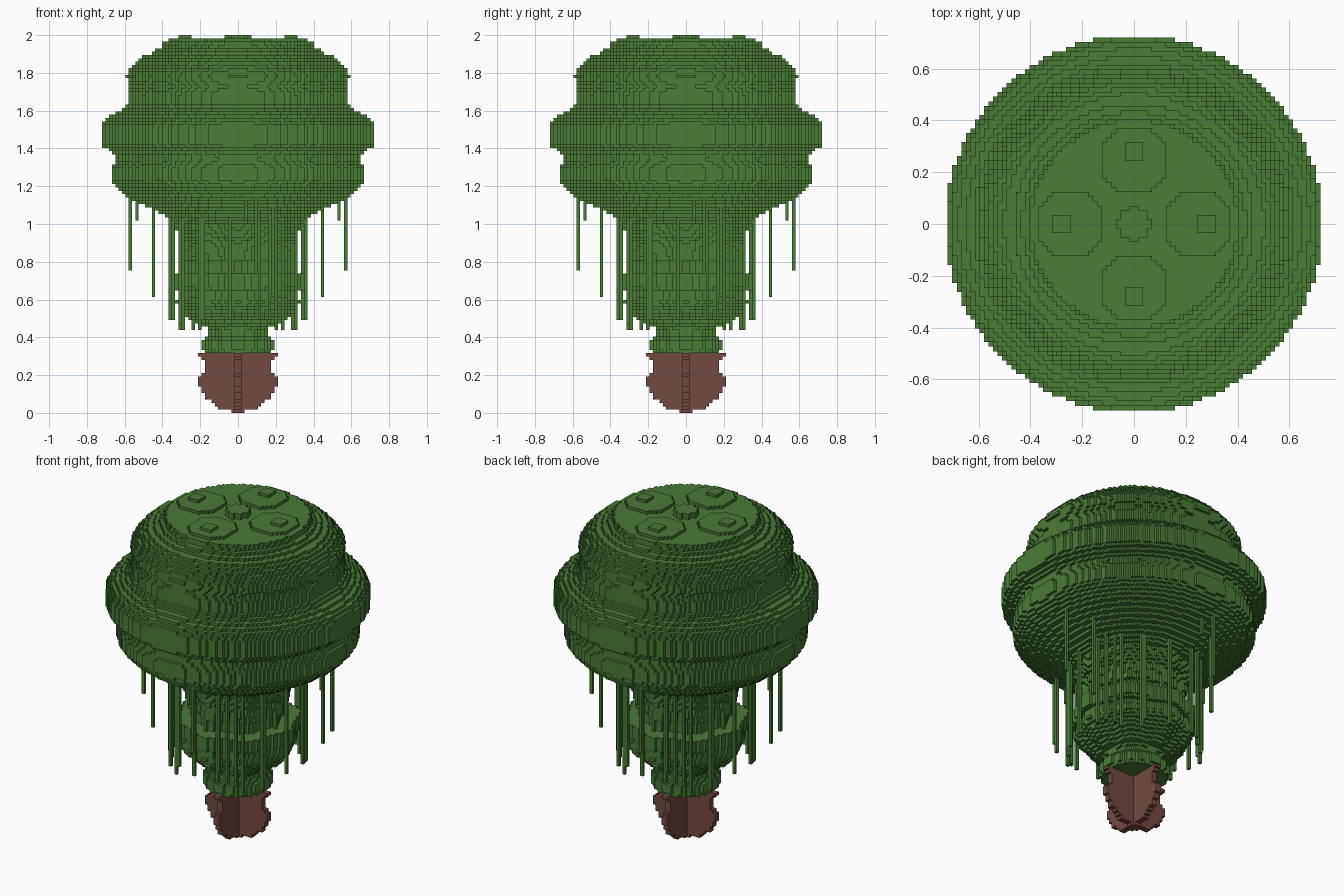
import bpy
import math

V = 2 / 114  # edge of one block

cube = bpy.data.objects.get("Cube")
if cube:
    bpy.data.objects.remove(cube, do_unlink=True)


def material(name, rgb):
    m = bpy.data.materials.new(name)
    m.use_nodes = True
    m.diffuse_color = (*rgb, 1)
    m.node_tree.nodes["Principled BSDF"].inputs["Base Color"].default_value = (*rgb, 1)
    return m


LEAF = material("leaf green", (0.066, 0.2, 0.036))
BARK = material("bark brown", (0.17, 0.066, 0.055))


def block_object(name, cells, mat):
    """Mesh of the exposed faces of a set of blocks."""
    verts, faces = {}, []
    for c in cells:
        for axis in range(3):
            a, b = (axis + 1) % 3, (axis + 2) % 3
            for side in (0, 1):
                n = list(c)
                n[axis] += 2 * side - 1
                if tuple(n) in cells:
                    continue
                ring = []
                for da, db in ((0, 0), (1, 0), (1, 1), (0, 1)):
                    p = list(c)
                    p[axis] += side
                    p[a] += da
                    p[b] += db
                    ring.append(verts.setdefault(tuple(p), len(verts)))
                faces.append(ring if side else ring[::-1])
    mesh = bpy.data.meshes.new(name)
    mesh.from_pydata([[q * V for q in p] for p in verts], [], faces)
    mesh.materials.append(mat)
    bpy.context.collection.objects.link(bpy.data.objects.new(name, mesh))


def radius_at(profile, z):
    for (z0, r0), (z1, r1) in zip(profile, profile[1:]):
        if z0 <= z <= z1:
            return r0 + (r1 - r0) * (z - z0) / (z1 - z0)
    return 0


def disc(layer, r, cx=0, cy=0, ripple=0):
    """Blocks of one round layer, optionally with a rippled rim."""
    n = int((r + ripple) / V) + 2
    ox, oy = round(cx / V), round(cy / V)
    out = set()
    for i in range(-n, n):
        for j in range(-n, n):
            x, y = i + 0.5, j + 0.5
            rim = r + ripple * math.cos(8 * math.atan2(y, x)) if ripple else r
            if math.hypot(x, y) * V <= rim:
                out.add((i + ox, j + oy, layer))
    return out


def turned(profile, z0, z1, ripple=0):
    cells = set()
    for k in range(round(z0 / V), round(z1 / V)):
        cells |= disc(k, radius_at(profile, (k + 0.5) * V) + V * 0.4, 0, 0, ripple)
    return cells


def four_ways(x, y):
    return [(x, y), (-y, x), (-x, -y), (y, -x)]


# Crown of foliage, with leaf tufts on its flat top
CROWN = [(1.0, .33), (1.03, .36), (1.06, .42), (1.1, .49), (1.14, .57), (1.19, .63),
         (1.23, .66), (1.3, .66), (1.35, .64), (1.38, .66), (1.42, .72), (1.52, .72),
         (1.56, .69), (1.6, .62), (1.64, .58), (1.69, .58), (1.73, .565), (1.76, .58),
         (1.79, .585), (1.85, .54), (1.89, .49), (1.91, .44), (1.94, .4), (2.0, .38)]
crown = turned(CROWN, 1.0, 112 * V)
for k in (112, 113):
    crown |= disc(k, 0.065)
for x, y in four_ways(0.25, 0):
    crown |= disc(112, 0.13, x, y)
for x, y in four_ways(0.285, 0):
    crown |= disc(113, 0.04, x, y)
block_object("crown", crown, LEAF)

# Lower foliage wrapped around the trunk, with a ledge half way
LOWER = [(.44, .18), (.47, .2), (.52, .26), (.58, .31), (.64, .3), (.66, .33), (.74, .33),
         (.745, .24), (.8, .24), (.81, .26), (.9, .27), (.95, .3), (1.02, .32)]
block_object("lower_foliage", turned(LOWER, 0.46, 1.0, 0.012), LEAF)

# Neck of leaves above the bare trunk
NECK = [(.3, .17), (.34, .18), (.38, .18), (.4, .16), (.42, .14), (.45, .16), (.5, .16)]
block_object("leaf_neck", turned(NECK, 0.32, 0.46), LEAF)

# Hanging vines: x, y, bottom, top
VINES = [(.57, .09, .76, 1.17), (.455, .19, .61, 1.1), (.53, .05, 1.02, 1.14),
         (.36, .12, .49, 1.06), (.34, .16, .49, 1.06), (.3, .2, .47, 1.04),
         (.29, .24, .43, 1.04), (.21, .3, .43, 1.04), (.36, -.05, .49, 1.04),
         (.31, -.18, .5, 1.04), (.28, -.02, .55, 1.04)]
vines = set()
for x, y, low, high in VINES:
    for px, py in four_ways(x, y):
        for k in range(round(low / V), round(high / V)):
            vines.add((math.floor(px / V), math.floor(py / V), k))
block_object("hanging_vines", vines, LEAF)

# Trunk: two thin upright plates crossing at the middle
TRUNK = [(0, .035), (.017, .035), (.02, .09), (.05, .13), (.08, .17), (.13, .2), (.14, .21),
         (.2, .21), (.205, .18), (.27, .18), (.3, .2), (.305, .215), (.4, .215)]
trunk = set()
for k in range(round(0.32 / V)):
    n = round(radius_at(TRUNK, (k + 0.5) * V) / V)
    for i in range(-n, n):
        for j in (-1, 0):
            trunk |= {(i, j, k), (j, i, k)}
block_object("trunk", trunk, BARK)
